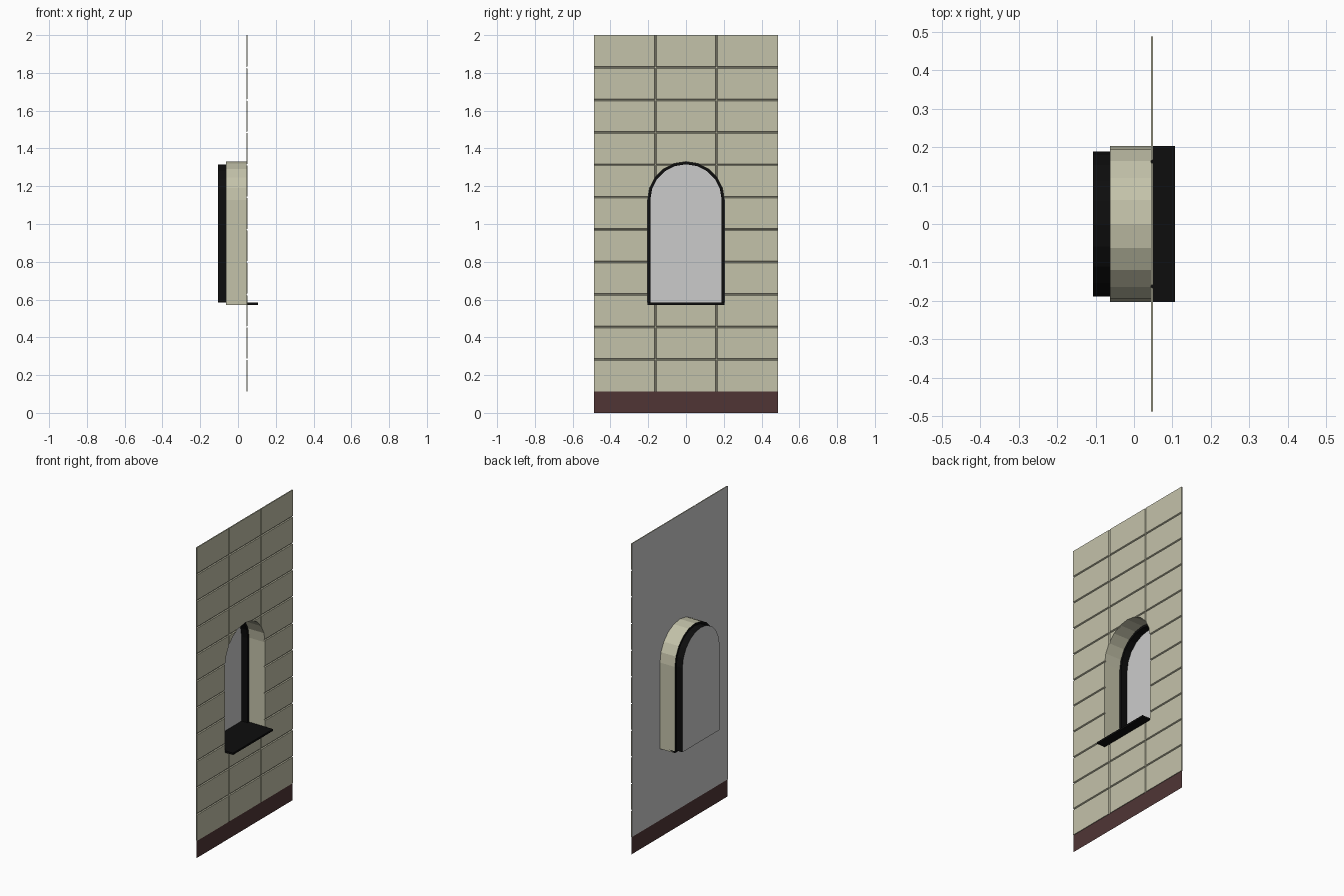
import bpy, bmesh, math

if "Cube" in bpy.data.objects:
    bpy.data.objects.remove(bpy.data.objects["Cube"])

W, TOP, BASE = 0.487, 2.0, 0.112        # wall half width, top, skirting height
R, ZC, Z0 = 0.203, 1.127, 0.572         # niche radius, arch centre, floor
BACK, FRONT = 0.043, 0.050              # wall planes in x


def mat(name, rgb):
    m = bpy.data.materials.new(name)
    m.diffuse_color = (*rgb, 1)
    m.use_nodes = True
    m.node_tree.nodes["Principled BSDF"].inputs["Base Color"].default_value = m.diffuse_color
    return m


STONE = mat("stone", (0.55, 0.54, 0.40))
BROWN = mat("skirting_brown", (0.08, 0.036, 0.036))
BLACK = mat("frame_black", (0.004, 0.004, 0.004))


def obj(name, verts, faces, material=None):
    me = bpy.data.meshes.new(name)
    me.from_pydata(verts, [], faces)
    me.update()
    if material:
        me.materials.append(material)
    o = bpy.data.objects.new(name, me)
    bpy.context.collection.objects.link(o)
    return o


def arch(r, z0, n=10):
    """Arched outline in (y, z), right foot to left foot."""
    arc = [(r * math.cos(math.pi * i / n), ZC + r * math.sin(math.pi * i / n)) for i in range(n + 1)]
    return [(r, z0)] + arc + [(-r, z0)]


def strip(name, prof, x0, x1, material, inner=None, closed=False):
    """Surface between an outline at x0 and another (or the same) at x1."""
    a, b = prof, inner or prof
    n = len(a)
    verts = [(x0, *p) for p in a] + [(x1, *p) for p in b]
    faces = [(i, n + i, n + (i + 1) % n, (i + 1) % n) for i in range(n if closed else n - 1)]
    return obj(name, verts, faces, material)


# Wall sheets with the arched opening, as two mirrored halves
half_arc = arch(R, Z0)[:7]
half = [(0, BASE), (W, BASE), (W, TOP), (0, TOP)] + half_arc[::-1] + [(0, Z0)]


def sheet(name, x, material, flip):
    n = len(half)
    verts = [(x, y, z) for y, z in half] + [(x, -y, z) for y, z in half]
    f1, f2 = list(range(n)), list(range(2 * n - 1, n - 1, -1))
    return obj(name, verts, [f1[::-1], f2[::-1]] if flip else [f1, f2], material)


sheet("wall_back", BACK, None, True)
sheet("wall_mortar", BACK + 0.001, STONE, False)

# Stone blocks: 3 columns by 11 rows with chamfered edges
verts, faces = [], []
cols = [-W, -0.162, 0.162, W]
rows = [BASE + (TOP - BASE) * i / 11 for i in range(12)]
for ya, yb in zip(cols, cols[1:]):
    for za, zb in zip(rows, rows[1:]):
        k = len(verts)
        for x, g in ((BACK + 0.001, 0.002), (FRONT, 0.005)):
            # outer wall edges stay flush
            l, r = ya + g * (ya > -W), yb - g * (yb < W)
            b, t = za + g * (za > BASE), zb - g * (zb < TOP - 0.01)
            verts += [(x, l, b), (x, r, b), (x, r, t), (x, l, t)]
        faces += [(k + 3, k + 2, k + 1, k), (k + 4, k + 5, k + 6, k + 7)]
        faces += [(k + i, k + (i + 1) % 4, k + 4 + (i + 1) % 4, k + 4 + i) for i in range(4)]
blocks = obj("stone_blocks", verts, faces, STONE)

# Cut the opening through the blocks, then drop their hidden backs
prof = arch(R, Z0)
n = len(prof)
cutter = strip("opening_cutter", prof, -0.1, 0.2, None, closed=True)
bm = bmesh.new()
bm.from_mesh(cutter.data)
bmesh.ops.holes_fill(bm, edges=bm.edges, sides=0)
bmesh.ops.recalc_face_normals(bm, faces=bm.faces)
bm.to_mesh(cutter.data)
bm.free()
mod = blocks.modifiers.new("opening", 'BOOLEAN')
mod.object, mod.operation, mod.solver = cutter, 'DIFFERENCE', 'EXACT'
dg = bpy.context.evaluated_depsgraph_get()
cut = bpy.data.meshes.new_from_object(blocks.evaluated_get(dg))
blocks.modifiers.clear()
blocks.data = cut
bpy.data.objects.remove(cutter)
bm = bmesh.new()
bm.from_mesh(cut)
bm.normal_update()
bmesh.ops.delete(bm, geom=[f for f in bm.faces if f.normal.x < -0.9], context='FACES')
bm.to_mesh(cut)
bm.free()
cut.materials.clear()
cut.materials.append(STONE)

# Skirting strip
obj("skirting", [(0.046, -W, 0), (0.046, W, 0), (0.046, W, BASE), (0.046, -W, BASE)],
    [(0, 1, 2, 3)], BROWN)

# Niche reveal, black window frame and pane
XN, XP, ZF = -0.063, -0.107, 0.584
pane = arch(0.189, ZF)
strip("niche_reveal", prof, XN, BACK + 0.001, STONE)
strip("frame_rim", pane, XN, XN, BLACK, inner=prof, closed=True)
strip("frame_reveal", pane, XP, XN, BLACK, closed=True)
obj("window_pane", [(XP, *p) for p in pane], [list(range(len(pane)))])

# Sill slab running out past the wall
sill = [(R, Z0), (R, ZF), (-R, ZF), (-R, Z0)]
s = strip("window_sill", sill, XN, 0.107, BLACK, closed=True)
bm = bmesh.new()
bm.from_mesh(s.data)
bmesh.ops.holes_fill(bm, edges=bm.edges, sides=4)
bmesh.ops.recalc_face_normals(bm, faces=bm.faces)
bm.to_mesh(s.data)
bm.free()
